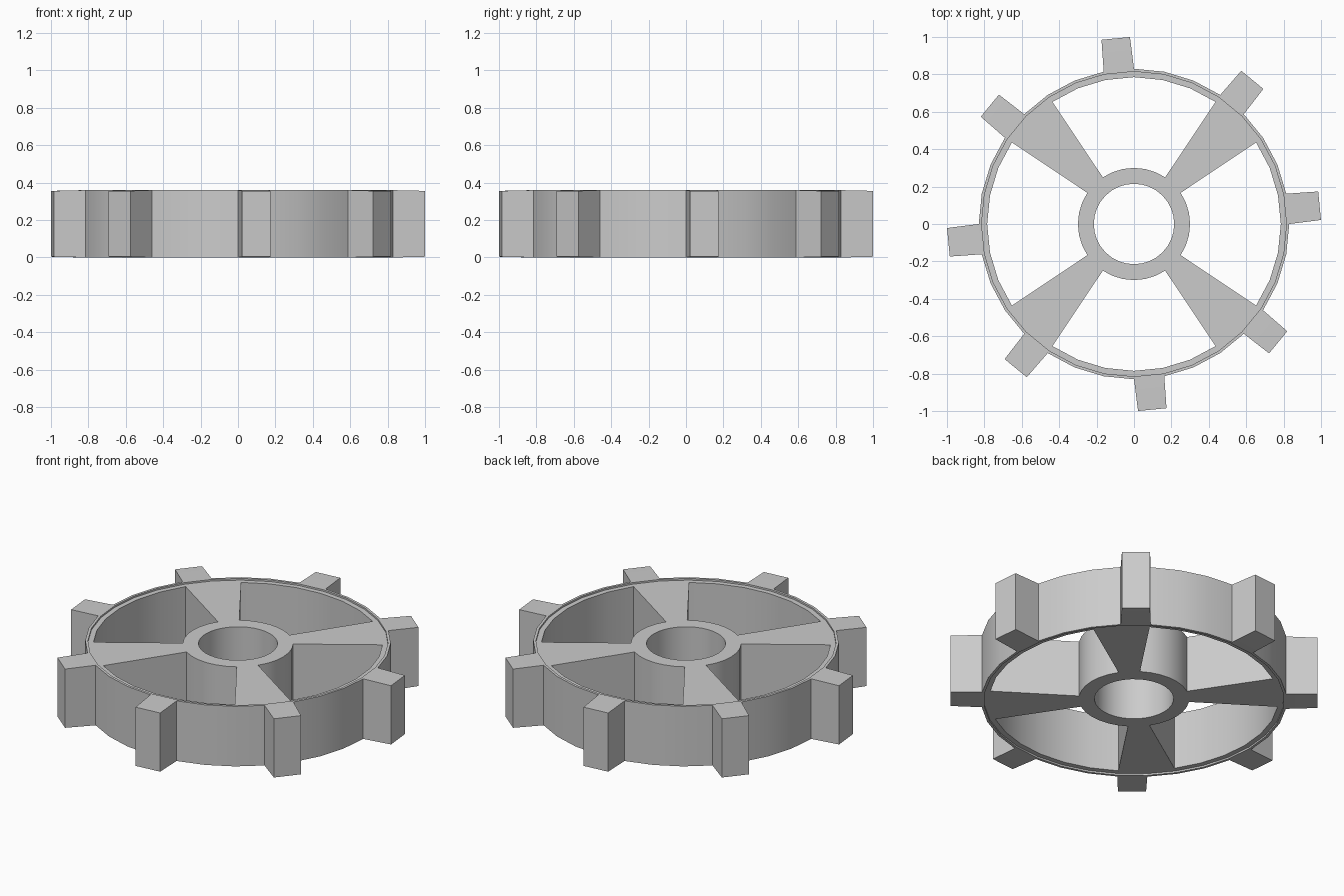
import bpy, bmesh
from math import pi, cos, sin

if "Cube" in bpy.data.objects:
    bpy.data.objects.remove(bpy.data.objects["Cube"])

N = 32                     # sides of every ring
H, STEP = 0.36, 0.01       # full height, recess of the inner web below the lip
LO, HI = STEP, H - STEP
HUB_IN, HUB_OUT, RIM_IN, LIP_IN, RIM_OUT = 0.215, 0.30, 0.785, 0.815, 0.83
TIP_R, TIP_HALF, TIP_DROP = 0.9971, 0.0765, 0.004

bm = bmesh.new()
cache = {}


def ring(r, z, i):
    """Shared vertex on a ring."""
    key = (r, z, i % N)
    if key not in cache:
        a = 2 * pi * i / N
        cache[key] = bm.verts.new((r * cos(a), r * sin(a), z))
    return cache[key]


def is_spoke(i):
    return i % 8 in (3, 4)


def is_tooth(i):
    return i % 4 == 0


def spin(profile, skip):
    """Turn a closed profile round z, leaving openings where skip says so."""
    for p, q in zip(profile, profile[1:] + profile[:1]):
        for i in range(N):
            if not skip(p, q, i):
                bm.faces.new((ring(*p, i), ring(*p, i + 1),
                              ring(*q, i + 1), ring(*q, i)))


def opening(p, q, i):
    wall = p[0] if p[0] == q[0] else None
    return (wall in (HUB_OUT, RIM_IN) and is_spoke(i)) or \
           (wall == RIM_OUT and is_tooth(i))


# hub
spin([(HUB_IN, LO), (HUB_OUT, LO), (HUB_OUT, HI), (HUB_IN, HI)], opening)

# rim with raised lip on both sides
spin([(RIM_IN, LO), (LIP_IN, LO), (LIP_IN, 0), (RIM_OUT, 0),
      (RIM_OUT, H), (LIP_IN, H), (LIP_IN, HI), (RIM_IN, HI)], opening)

# flared spokes bridging hub and rim
for i in range(N):
    if is_spoke(i):
        for z in (LO, HI):
            bm.faces.new((ring(HUB_OUT, z, i), ring(RIM_IN, z, i),
                          ring(RIM_IN, z, i + 1), ring(HUB_OUT, z, i + 1)))
    if is_spoke(i) != is_spoke(i - 1):
        bm.faces.new((ring(HUB_OUT, LO, i), ring(RIM_IN, LO, i),
                      ring(RIM_IN, HI, i), ring(HUB_OUT, HI, i)))

# slightly tapered teeth growing out of the rim
for i in filter(is_tooth, range(N)):
    a = 2 * pi * (i + 0.5) / N
    base = [ring(RIM_OUT, 0, i), ring(RIM_OUT, 0, i + 1),
            ring(RIM_OUT, H, i + 1), ring(RIM_OUT, H, i)]
    tip = []
    for s, z in ((-1, TIP_DROP), (1, TIP_DROP), (1, H - TIP_DROP), (-1, H - TIP_DROP)):
        t = s * TIP_HALF
        tip.append(bm.verts.new((TIP_R * cos(a) - t * sin(a),
                                 TIP_R * sin(a) + t * cos(a), z)))
    bm.faces.new(tip)
    for k in range(4):
        j = (k + 1) % 4
        bm.faces.new((base[k], base[j], tip[j], tip[k]))

bmesh.ops.recalc_face_normals(bm, faces=bm.faces[:])
mesh = bpy.data.meshes.new("toothed_wheel")
bm.to_mesh(mesh)
bm.free()
wheel = bpy.data.objects.new("toothed_wheel", mesh)
bpy.context.collection.objects.link(wheel)
bpy.context.view_layer.objects.active = wheel
wheel.select_set(True)
bpy.ops.object.shade_smooth_by_angle(angle=pi / 6)
